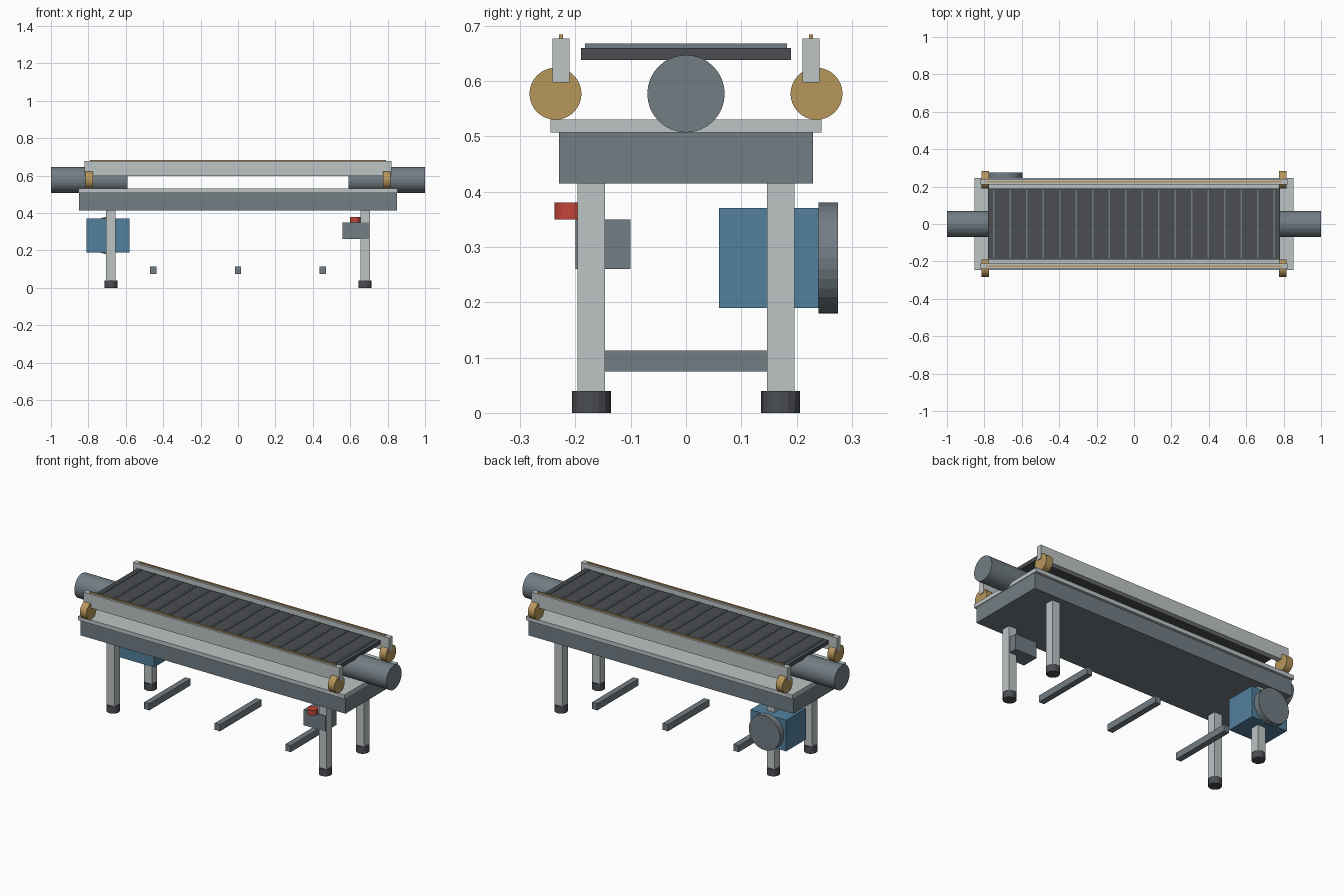
import bpy
import math
from mathutils import Matrix

cube = bpy.data.objects.get("Cube")
if cube:
    bpy.data.objects.remove(cube, do_unlink=True)

import bmesh


def material(name, rgb):
    m = bpy.data.materials.new(name)
    m.use_nodes = True
    m.diffuse_color = (*rgb, 1)
    m.node_tree.nodes["Principled BSDF"].inputs["Base Color"].default_value = (*rgb, 1)
    return m


STEEL = material("steel grey", (0.168, 0.205, 0.23))
LIGHT = material("light aluminium", (0.51, 0.55, 0.56))
DARK = material("dark rubber", (0.069, 0.074, 0.084))
GOLD = material("brass", (0.48, 0.31, 0.105))
BLUE = material("motor blue", (0.084, 0.216, 0.332))
RED = material("button red", (0.55, 0.06, 0.042))


def finish(name, bm, mat):
    mesh = bpy.data.meshes.new(name)
    bm.to_mesh(mesh)
    bm.free()
    mesh.materials.append(mat)
    obj = bpy.data.objects.new(name, mesh)
    bpy.context.collection.objects.link(obj)
    return obj


def box(name, mat, x, y, z):
    """Box given by its (low, high) range on each axis."""
    bm = bmesh.new()
    spans = (x, y, z)
    centre = [(a + b) / 2 for a, b in spans]
    size = [b - a for a, b in spans]
    bmesh.ops.create_cube(bm, size=1, matrix=Matrix.Translation(centre) @ Matrix.Diagonal((*size, 1)))
    return finish(name, bm, mat)


def cylinder(name, mat, centre, radius, length, axis="Z", sides=32):
    turn = {"X": Matrix.Rotation(math.pi / 2, 4, "Y"),
            "Y": Matrix.Rotation(math.pi / 2, 4, "X"),
            "Z": Matrix.Identity(4)}[axis]
    bm = bmesh.new()
    bmesh.ops.create_cone(bm, cap_ends=True, segments=sides, radius1=radius, radius2=radius,
                          depth=length, matrix=Matrix.Translation(centre) @ turn)
    return finish(name, bm, mat)


def around(c, half):
    return (c - half, c + half)


# Bed and top plate
box("bed", STEEL, (-0.85, 0.85), (-0.23, 0.23), (0.415, 0.507))
box("top_plate", LIGHT, (-0.853, 0.853), (-0.245, 0.245), (0.507, 0.53))

# Belt with cross slats
box("belt", DARK, (-0.78, 0.78), (-0.19, 0.19), (0.638, 0.66))
SLATS = 18
for i in range(SLATS):
    x = -0.75 + 1.5 * i / (SLATS - 1)
    box(f"belt_slat_{i + 1}", STEEL, around(x, 0.005), (-0.183, 0.183), (0.66, 0.668))

# End rollers, guide wheels, legs and feet
for sx, end in ((-1, "right"), (1, "left")):
    cylinder(f"{end}_roller", STEEL, (sx * 0.795, 0, 0.577), 0.07, 0.41, "X")
    for sy, side in ((-1, "front"), (1, "back")):
        tag = f"{side}_{end}"
        cylinder(f"{tag}_wheel", GOLD, (sx * 0.795, sy * 0.236, 0.577), 0.047, 0.042, "X")
        box(f"{tag}_leg", LIGHT, around(sx * 0.68, 0.025), around(sy * 0.171, 0.025), (0.02, 0.415))
        cylinder(f"{tag}_foot", DARK, (sx * 0.68, sy * 0.171, 0.02), 0.035, 0.04, sides=16)

# Side guides with brass strips
for sy, side in ((-1, "front"), (1, "back")):
    box(f"{side}_guide", LIGHT, (-0.82, 0.82), around(sy * 0.226, 0.0155), (0.597, 0.677))
    box(f"{side}_guide_strip", GOLD, (-0.79, 0.79), around(sy * 0.226, 0.004), (0.677, 0.684))

# Cross bars
for i in (-1, 0, 1):
    box(f"cross_bar_{i + 2}", STEEL, around(i * 0.453, 0.017), (-0.19, 0.19), (0.075, 0.113))

# Drive motor and flywheel
box("motor", BLUE, (-0.81, -0.58), (0.06, 0.24), (0.19, 0.37))
cylinder("flywheel", STEEL, (-0.695, 0.2575, 0.28), 0.1, 0.035, "Y")

# Control box and stop button
box("control_box", STEEL, (0.56, 0.7), (-0.2, -0.1), (0.26, 0.35))
cylinder("stop_button", RED, (0.626, -0.21, 0.365), 0.028, 0.03, sides=24)
